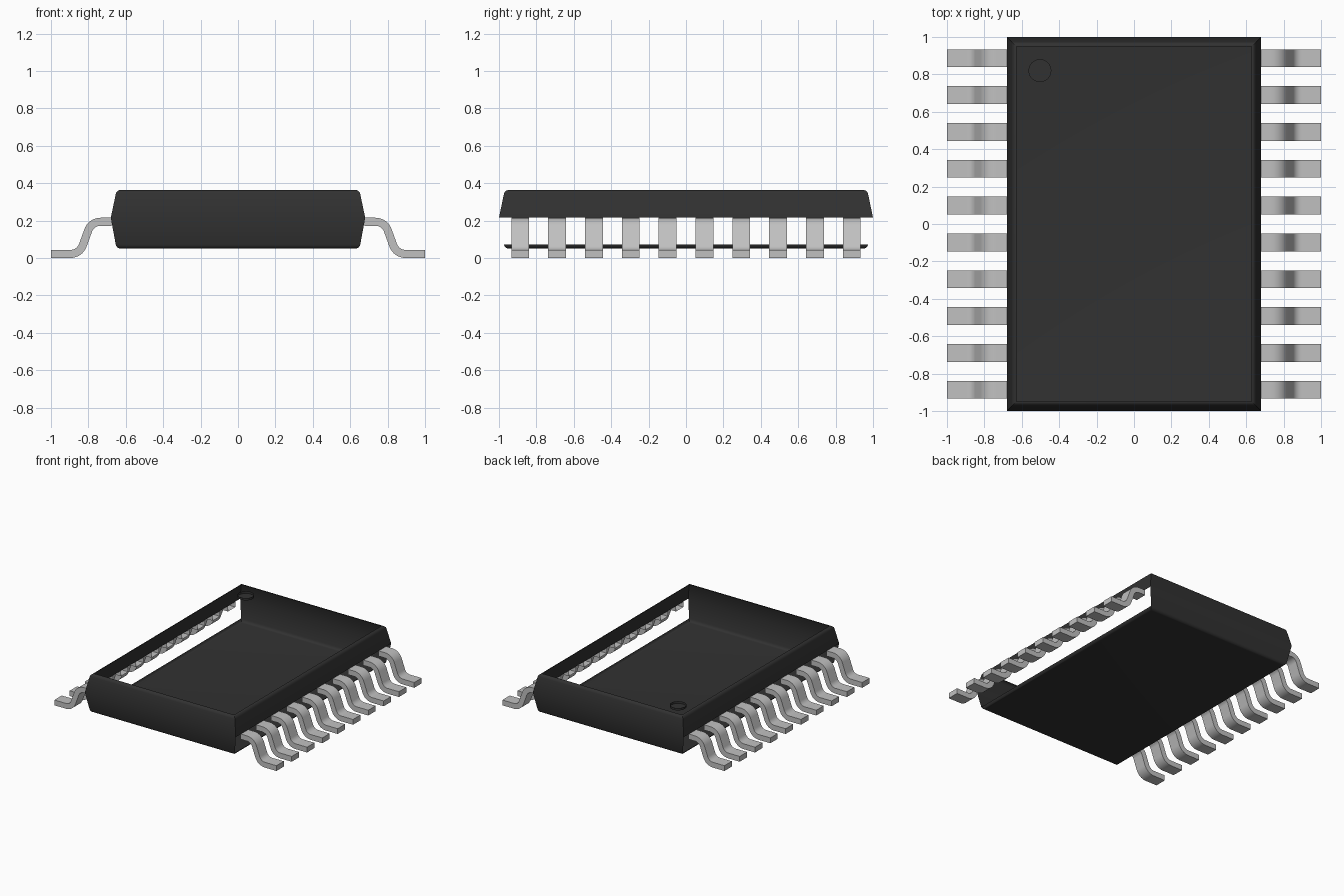
import bpy, bmesh, math

cube = bpy.data.objects.get("Cube")
if cube:
    bpy.data.objects.remove(cube, do_unlink=True)


def material(name, value):
    m = bpy.data.materials.new(name)
    m.use_nodes = True
    color = (value, value, value, 1)
    m.diffuse_color = color
    m.node_tree.nodes["Principled BSDF"].inputs["Base Color"].default_value = color
    return m


BLACK = material("black plastic", 0.031)
METAL = material("tinned metal", 0.53)


def add_object(name, bm, mat):
    bmesh.ops.recalc_face_normals(bm, faces=bm.faces)
    mesh = bpy.data.meshes.new(name)
    bm.to_mesh(mesh)
    bm.free()
    mesh.materials.append(mat)
    ob = bpy.data.objects.new(name, mesh)
    bpy.context.collection.objects.link(ob)
    bpy.ops.object.select_all(action='DESELECT')
    ob.select_set(True)
    bpy.context.view_layer.objects.active = ob
    bpy.ops.object.shade_smooth_by_angle(angle=math.radians(30))
    return ob


# Package shell: stacked rectangles, open top, open lower long sides
HX, HY, SEAM = 0.68, 1.0, 0.215
BOTTOM, TOP, R, STEPS = 0.05, 0.363, 0.026, 5
fillet = [(0.026 + R * (1 - math.cos(a)), R * (1 - math.sin(a)))
          for a in [math.radians(12 + 78 * i / STEPS) for i in range(STEPS + 1)]]
levels = [(inset, BOTTOM + dz) for inset, dz in reversed(fillet)]
levels.append((0, SEAM))
levels += [(inset, TOP - dz) for inset, dz in fillet]

bm = bmesh.new()
rings = [[bm.verts.new((sx * (HX - i), sy * (HY - i), z))
          for sx, sy in ((-1, -1), (1, -1), (1, 1), (-1, 1))] for i, z in levels]
bm.faces.new(rings[0])
for k in range(len(rings) - 1):
    lower_wall = levels[k + 1][1] == SEAM
    for j in range(4):
        if lower_wall and j % 2 == 1:
            continue  # long sides stay open below the seam
        n = (j + 1) % 4
        bm.faces.new((rings[k][j], rings[k][n], rings[k + 1][n], rings[k + 1][j]))
add_object("package_shell", bm, BLACK)

# Round index mark: shallow cup near the back corner
bm = bmesh.new()
disc = bmesh.ops.create_circle(bm, cap_ends=True, radius=0.061, segments=40)
bmesh.ops.translate(bm, verts=bm.verts, vec=(-0.503, 0.82, 0.345))
ext = bmesh.ops.extrude_edge_only(bm, edges=bm.edges[:])
for v in ext["geom"]:
    if isinstance(v, bmesh.types.BMVert):
        v.co.z = TOP
add_object("index_mark", bm, BLACK)

# Gull-wing pin centre line as (x, z, slope angle)
THICK, WIDTH, BEND, SLOPE = 0.043, 0.095, 0.07, math.radians(70)
Z_HIGH, Z_LOW, X_BEND = SEAM - THICK / 2, THICK / 2, 0.735
arc = [SLOPE * i / 8 for i in range(9)]
path = [(0.677, Z_HIGH, 0)]
path += [(X_BEND + BEND * math.sin(a), Z_HIGH - BEND * (1 - math.cos(a)), a) for a in arc]
drop = Z_HIGH - Z_LOW - 2 * BEND * (1 - math.cos(SLOPE))
x_end = X_BEND + 2 * BEND * math.sin(SLOPE) + drop / math.tan(SLOPE)
path += [(x_end - BEND * math.sin(a), Z_LOW + BEND * (1 - math.cos(a)), a)
         for a in reversed(arc)]
path.append((1.0, Z_LOW, 0))


def pin(name, side, y):
    bm = bmesh.new()
    sections = []
    for x, z, a in path:
        ox, oz = math.sin(a) * THICK / 2, math.cos(a) * THICK / 2
        sections.append([bm.verts.new((side * (x + s * ox), y + w * WIDTH / 2, z + s * oz))
                         for s, w in ((1, -1), (1, 1), (-1, 1), (-1, -1))])
    for a, b in zip(sections, sections[1:]):
        for j in range(4):
            n = (j + 1) % 4
            bm.faces.new((a[j], a[n], b[n], b[j]))
    bm.faces.new(sections[-1])
    add_object(name, bm, METAL)


# Ten pins along each long side
for side, label in ((1, "left"), (-1, "right")):
    for i in range(10):
        pin(f"{label}_pin_{i + 1}", side, (i - 4.5) * 0.197)
